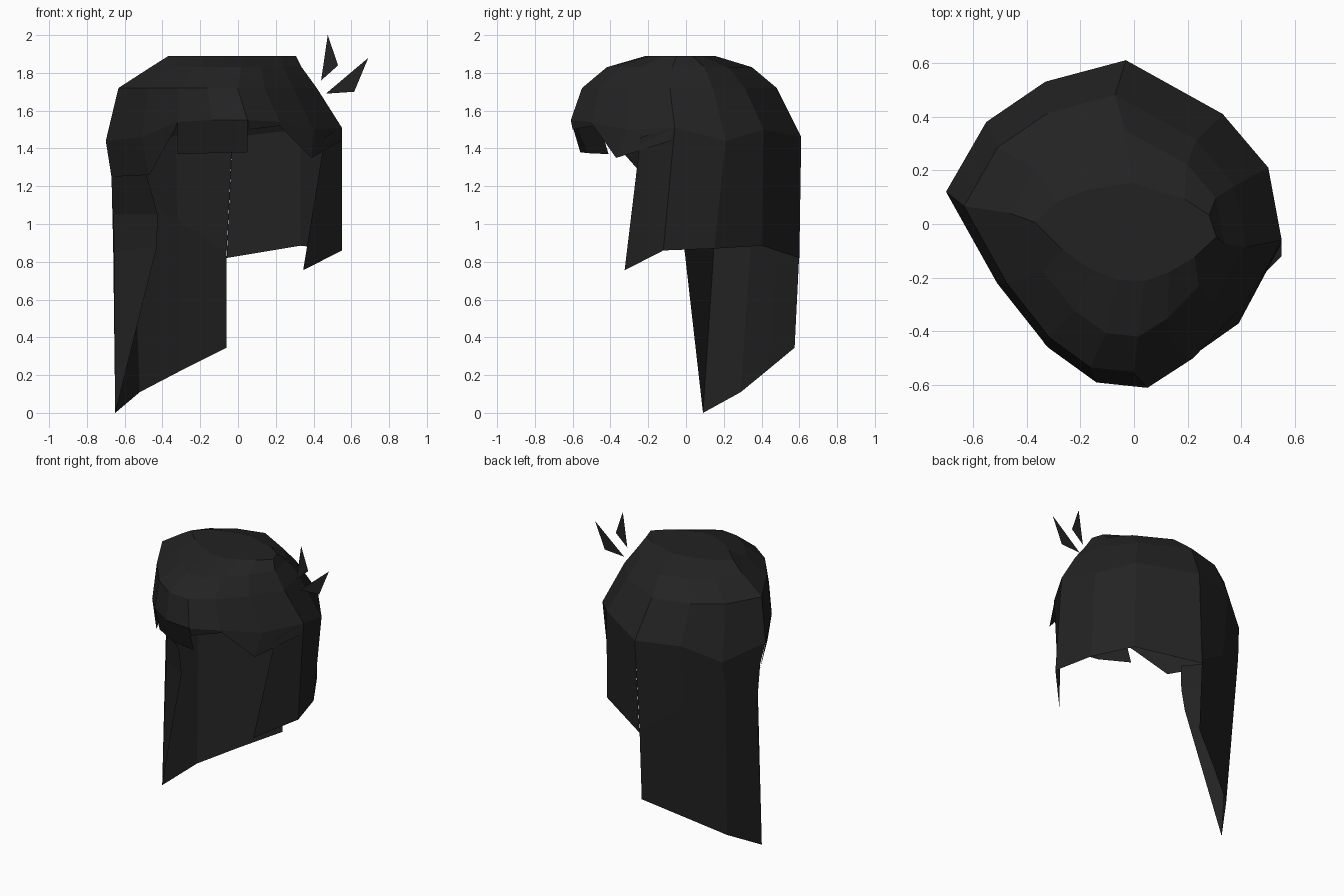
import bpy, bmesh

if "Cube" in bpy.data.objects:
    bpy.data.objects.remove(bpy.data.objects["Cube"])

hair = bpy.data.materials.new("soft_black_hair")
hair.diffuse_color = (0.0165, 0.0165, 0.0165, 1)
hair.use_nodes = True
hair.node_tree.nodes["Principled BSDF"].inputs["Base Color"].default_value = hair.diffuse_color


def finish(name, bm):
    bmesh.ops.remove_doubles(bm, verts=bm.verts, dist=0.0005)
    mesh = bpy.data.meshes.new(name)
    bm.to_mesh(mesh)
    bm.free()
    mesh.materials.append(hair)
    ob = bpy.data.objects.new(name, mesh)
    bpy.context.collection.objects.link(ob)
    return ob


def sheet(name, rows, closed=False, cap=False):
    """Skin rows of points, listed top to bottom and running counter-clockwise from above."""
    bm = bmesh.new()
    grid = [[bm.verts.new(p) for p in row] for row in rows]
    n = len(rows[0])
    for hi, lo in zip(grid, grid[1:]):
        for i in range(n if closed else n - 1):
            j = (i + 1) % n
            bm.faces.new((lo[i], lo[j], hi[j], hi[i]))
    if cap:
        bm.faces.new(grid[0])
    return finish(name, bm)


# Widest line of the hair, counter-clockwise from the front centre
rim = [(.05, -.61, 1.55), (.22, -.50, 1.54), (.40, -.31, 1.50), (.55, -.06, 1.51),
       (.50, .21, 1.44), (.33, .41, 1.50), (-.03, .61, 1.46), (-.33, .53, 1.47),
       (-.55, .38, 1.36), (-.70, .12, 1.44), (-.51, -.22, 1.46), (-.32, -.46, 1.54),
       (-.14, -.59, 1.55)]


# Crown: the rim shrunk and lifted in three steps
def ring(sx, sy, ox, oy, z):
    return [(x * sx + ox, y * sy + oy, z) for x, y, _ in rim]


sheet("crown", [ring(.54, .30, .01, -.03, 1.89),
                ring(.64, .63, -.015, -.035, 1.83),
                ring(.84, .845, -.045, -.035, 1.72),
                rim], closed=True, cap=True)

# Fringe: left lock, square centre lock, zigzag right lock
sheet("left_fringe", [rim[9:12],
                      [(-.67, .14, 1.25), (-.47, -.23, 1.26), (-.33, -.45, 1.51)]])
sheet("centre_fringe", [[rim[11], rim[12], rim[0]],
                        [(-.32, -.41, 1.37), (-.14, -.52, 1.375), (.05, -.56, 1.38)]])
sheet("right_fringe", [rim[0:4],
                       [(.06, -.60, 1.50), (.22, -.49, 1.52), (.39, -.37, 1.35), (.545, -.08, 1.44)]])

# Short curtain from the right cheek to the middle of the back
sheet("right_curtain", [[(.46, -.24, 1.46)] + rim[3:7],
                        [(.345, -.325, .755), (.55, -.12, .86), (.48, .15, .87),
                         (.33, .40, .885), (-.06, .60, .82)]])

# Long curtain from the middle of the back to the left side, ending in a point
tip = (-.65, .09, 0)
sheet("left_curtain", [rim[6:10],
                       [(-.06, .60, .85), (-.32, .50, 1.02), (-.56, .36, 1.15), (-.665, .16, 1.22)],
                       [(-.06, .575, .345), (-.30, .43, .225), (-.52, .29, .11), tip]])

# Front face of the long lock, turning in toward the cheek
sheet("left_front_lock", [[(-.67, .14, 1.26), (-.49, -.12, 1.28)],
                          [(-.665, .16, 1.05), (-.425, -.04, 1.05)],
                          [(-.66, .15, .85), (-.43, -.01, .88)]])
bm = bmesh.new()
bm.faces.new([bm.verts.new(p) for p in (tip, (-.43, -.01, .88), (-.66, .15, .85))])
finish("left_lock_tip", bm)

# Two flat stray tufts on the upper right
for name, pts in (("upper_tuft", ((.475, 2.0), (.44, 1.76), (.53, 1.84))),
                  ("lower_tuft", ((.69, 1.88), (.465, 1.69), (.615, 1.70)))):
    bm = bmesh.new()
    bm.faces.new([bm.verts.new((x, .02, z)) for x, z in pts])
    finish(name, bm)
